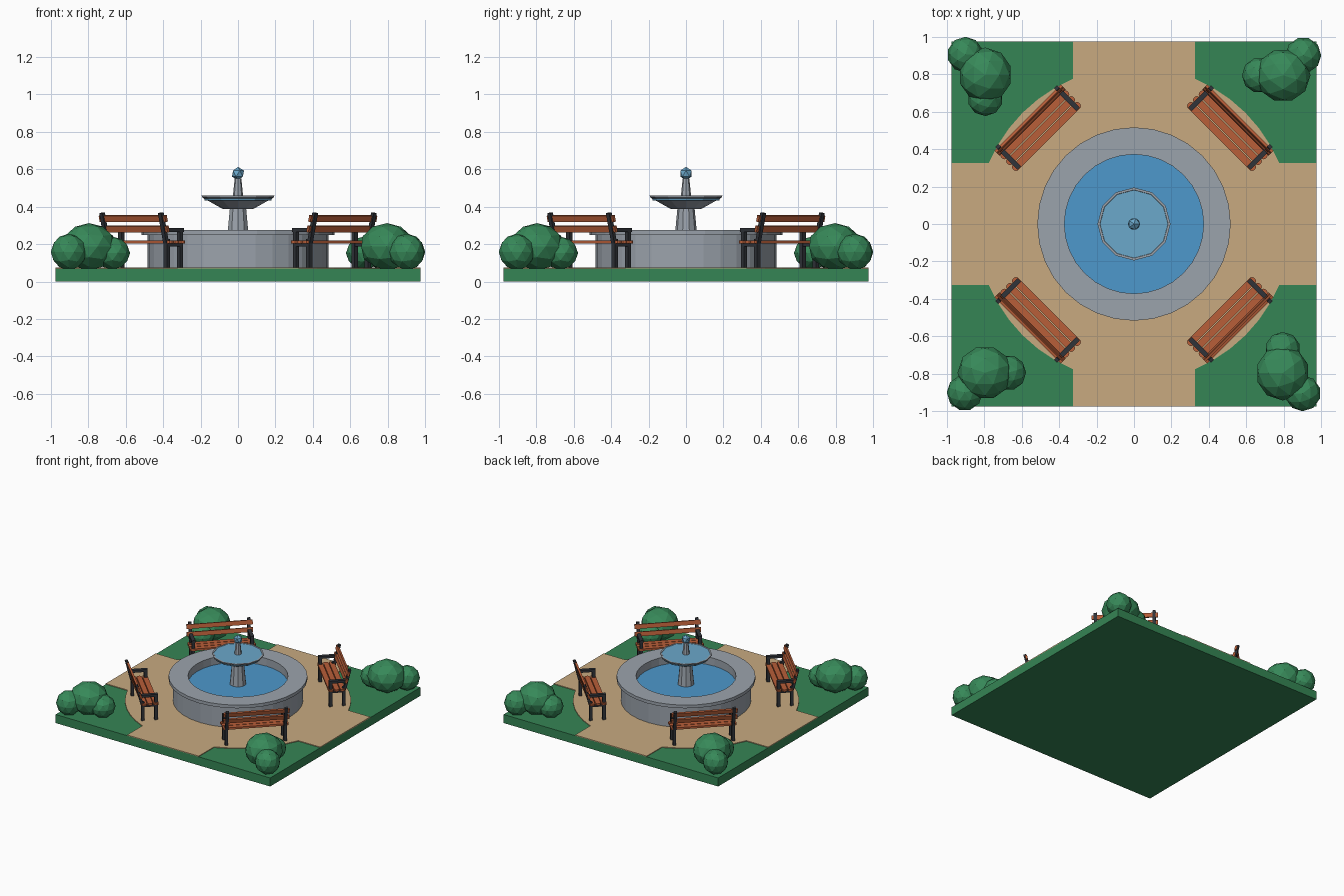
import bpy, bmesh
from math import sin, cos, pi, asin, radians
from mathutils import Matrix, Vector

if "Cube" in bpy.data.objects:
    bpy.data.objects.remove(bpy.data.objects["Cube"], do_unlink=True)


def material(name, r, g, b):
    m = bpy.data.materials.new(name)
    m.use_nodes = True
    m.diffuse_color = (r, g, b, 1)
    m.node_tree.nodes["Principled BSDF"].inputs["Base Color"].default_value = (r, g, b, 1)
    return m


GRASS = material("grass green", .036, .235, .089)
LEAF = material("leaf green", .038, .25, .1)
SAND = material("sand", .578, .402, .216)
STONE = material("stone grey", .33, .367, .413)
WATER = material("pool blue", .074, .314, .604)
SPRAY = material("light water blue", .147, .392, .597)
WOOD = material("bench wood", .479, .112, .04)
IRON = material("dark iron", .03, .034, .042)


def finish(name, bm, mat):
    bmesh.ops.recalc_face_normals(bm, faces=bm.faces)
    me = bpy.data.meshes.new(name)
    bm.to_mesh(me)
    bm.free()
    me.materials.append(mat)
    ob = bpy.data.objects.new(name, me)
    bpy.context.collection.objects.link(ob)
    return ob


def box(bm, centre, size, tilt=0, round_ends=0):
    m = Matrix.Translation(centre) @ Matrix.Rotation(tilt, 4, 'X') @ Matrix.Diagonal((*size, 1))
    verts = bmesh.ops.create_cube(bm, size=1, matrix=m)["verts"]
    if round_ends:
        edges = {e for v in verts for e in v.link_edges
                 if abs((e.verts[0].co - e.verts[1].co).z) > size[2] * .9}
        bmesh.ops.bevel(bm, geom=list(edges), offset=round_ends, segments=2,
                        profile=.5, affect='EDGES')


def lathe(name, profile, sides, mat):
    """Revolve (radius, height) points and cap both ends."""
    bm = bmesh.new()
    rings = [[bm.verts.new((r * sin(2 * pi * i / sides), r * cos(2 * pi * i / sides), z))
              for i in range(sides)] for r, z in profile]
    for a, b in zip(rings, rings[1:]):
        for i in range(sides):
            j = (i + 1) % sides
            bm.faces.new((a[i], a[j], b[j], b[i]))
    bm.faces.new(rings[0])
    bm.faces.new(rings[-1])
    return finish(name, bm, mat)


# Lawn slab
bm = bmesh.new()
box(bm, (0, 0, .035), (1.95, 1.95, .07))
finish("lawn", bm, GRASS)

# Paved cross with round plaza
HALF, ARM, PLAZA = .975, .325, .842
start = asin(ARM / PLAZA)
outline = []
for k in range(4):
    turn = Matrix.Rotation(k * pi / 2, 3, 'Z')
    pts = [(HALF, -ARM), (HALF, ARM)]
    for i in range(7):
        a = start + (pi / 2 - 2 * start) * i / 6
        pts.append((PLAZA * cos(a), PLAZA * sin(a)))
    outline += [turn @ Vector((x, y, .068)) for x, y in pts]
bm = bmesh.new()
face = bm.faces.new([bm.verts.new(p) for p in outline])
top = bmesh.ops.extrude_face_region(bm, geom=[face])["geom"]
bmesh.ops.translate(bm, vec=(0, 0, .008),
                    verts=[g for g in top if isinstance(g, bmesh.types.BMVert)])
finish("path", bm, SAND)

# Fountain
lathe("basin", [(.485, .07), (.485, .25), (.517, .25), (.517, .276),
                (.372, .276), (.372, .19)], 32, STONE)
lathe("basin_water", [(.374, .195), (.374, .213)], 32, WATER)
lathe("pedestal", [(.064, .2), (.046, .39)], 10, STONE)
lathe("upper_bowl", [(.08, .387), (.192, .45), (.195, .461), (.183, .461), (.17, .445)],
      12, STONE)
lathe("bowl_water", [(.178, .434), (.186, .459)], 12, SPRAY)
lathe("spout", [(.028, .45), (.018, .55)], 8, STONE)
bm = bmesh.new()
bmesh.ops.create_icosphere(bm, subdivisions=1, radius=.036,
                           matrix=Matrix.Translation((0, 0, .577)))
finish("water_jet", bm, SPRAY)

# Benches and bushes, one of each per corner
LEAN = radians(-14)
BUSH = [((-.795, .797, .186), (.143, .147, .126)),
        ((-.902, .905, .158), (.096, .096, .097)),
        ((-.795, .672, .152), (.095, .095, .088))]
for k, corner in enumerate(("back_left", "back_right", "front_right", "front_left")):
    turn = Matrix.Rotation(pi / 4 - k * pi / 2, 4, 'Z')

    # Slats: local x runs along the bench, y points away from the fountain
    bm = bmesh.new()
    for y in (.662, .706, .75):
        box(bm, (0, y, .211), (.5, .039, .016), round_ends=.014)
    for y, z in ((.778, .28), (.792, .336)):
        box(bm, (0, y, z), (.5, .016, .034), LEAN)
    bm.transform(turn)
    finish("bench_slats_" + corner, bm, WOOD)

    # Iron legs, armrests and back posts
    bm = bmesh.new()
    for x in (-.222, .222):
        box(bm, (x, .66, .173), (.024, .024, .2))
        box(bm, (x, .76, .15), (.024, .024, .155))
        box(bm, (x, .786, .287), (.024, .02, .165), LEAN)
        box(bm, (x, .712, .195), (.022, .11, .018))
        box(bm, (x, .712, .276), (.028, .132, .02))
    bm.transform(turn)
    finish("bench_frame_" + corner, bm, IRON)

    # Clump of three faceted bushes
    bm = bmesh.new()
    for centre, size in BUSH:
        bmesh.ops.create_icosphere(bm, subdivisions=2, radius=1,
                                   matrix=Matrix.Translation(centre) @ Matrix.Diagonal((*size, 1)))
    bm.transform(Matrix.Rotation(-k * pi / 2, 4, 'Z'))
    finish("bush_" + corner, bm, LEAF)
